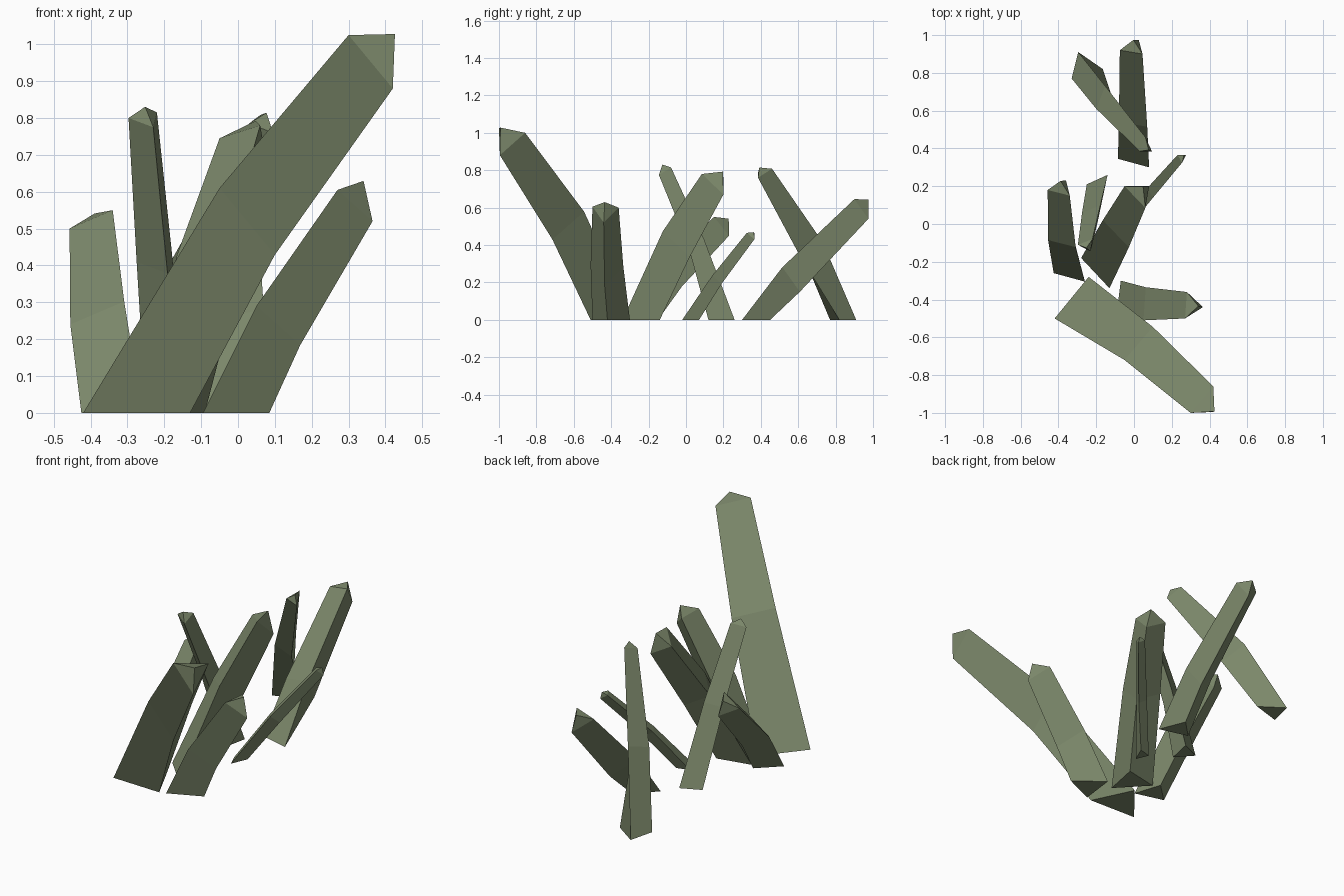
import bpy, bmesh
from mathutils import Vector as V

if "Cube" in bpy.data.objects:
    bpy.data.objects.remove(bpy.data.objects["Cube"])

stone = bpy.data.materials.new("moss_green")
stone.diffuse_color = (0.20, 0.245, 0.145, 1)
stone.use_nodes = True
stone.node_tree.nodes["Principled BSDF"].inputs["Base Color"].default_value = stone.diffuse_color


# One three-sided crystal shard: base triangle on the ground, wider bend, upper ring, blunt tip
def shard(name, base, bend, top, swell=1.25):
    t = [V(p) for p in top]
    m = [V(bend) + (p - t[0]) * swell for p in t]
    b = [V((x, y, 0)) for x, y in base]
    centre = sum(t, V()) / 3
    axis = (centre - sum(m, V()) / 3).normalized()
    radius = sum((p - centre).length for p in t) / 3
    bm = bmesh.new()
    rings = [[bm.verts.new(p) for p in ring] for ring in (b, m, t)]
    tip = bm.verts.new(centre + axis * radius * 0.8)
    bm.faces.new(rings[0])
    for i in range(3):
        j = (i + 1) % 3
        for lo, hi in zip(rings, rings[1:]):
            bm.faces.new((lo[i], lo[j], hi[j], hi[i]))
        bm.faces.new((rings[2][i], rings[2][j], tip))
    bmesh.ops.recalc_face_normals(bm, faces=bm.faces)
    me = bpy.data.meshes.new(name)
    bm.to_mesh(me)
    bm.free()
    me.materials.append(stone)
    bpy.context.collection.objects.link(bpy.data.objects.new(name, me))


# Front shards
shard("large_front_shard", [(-.42, -.5), (-.24, -.28), (-.13, -.51)], (-.05, -.72, .61),
      [(.30, -1, 1.025), (.42, -.86, 1.0), (.42, -.995, .88)])
shard("small_front_shard", [(-.095, -.5), (-.07, -.3), (.085, -.42)], (.05, -.51, .29),
      [(.27, -.5, .605), (.28, -.36, .6), (.365, -.44, .52)])

# Middle shards
shard("centre_shard", [(-.28, -.18), (-.13, -.34), (-.09, -.14)], (-.165, .02, .43),
      [(-.05, .2, .745), (.06, .085, .78), (.08, .2, .67)])
shard("left_shard", [(-.425, -.26), (-.26, -.305), (-.31, -.15)], (-.455, -.085, .24),
      [(-.457, .18, .5), (-.34, .15, .55), (-.36, .23, .45)])
shard("tall_left_shard", [(-.25, .21), (-.14, .26), (-.17, .12)], (-.275, .06, .41),
      [(-.297, -.11, .8), (-.22, -.08, .815), (-.23, -.145, .775)])
shard("thin_right_shard", [(-.06, .05), (-.03, -.02), (.01, .07)], (.07, .19, .23),
      [(.23, .365, .46), (.255, .325, .465), (.275, .365, .43)])

# Back shards
shard("back_shard", [(-.085, .345), (.08, .3), (.02, .45)], (-.08, .54, .25),
      [(-.075, .92, .62), (.045, .9, .645), (.025, .975, .54)])
shard("crossing_back_shard", [(-.33, .77), (-.295, .91), (-.165, .82)], (-.2, .61, .38),
      [(.03, .385, .785), (.06, .46, .808), (.095, .385, .76)], 1.6)
